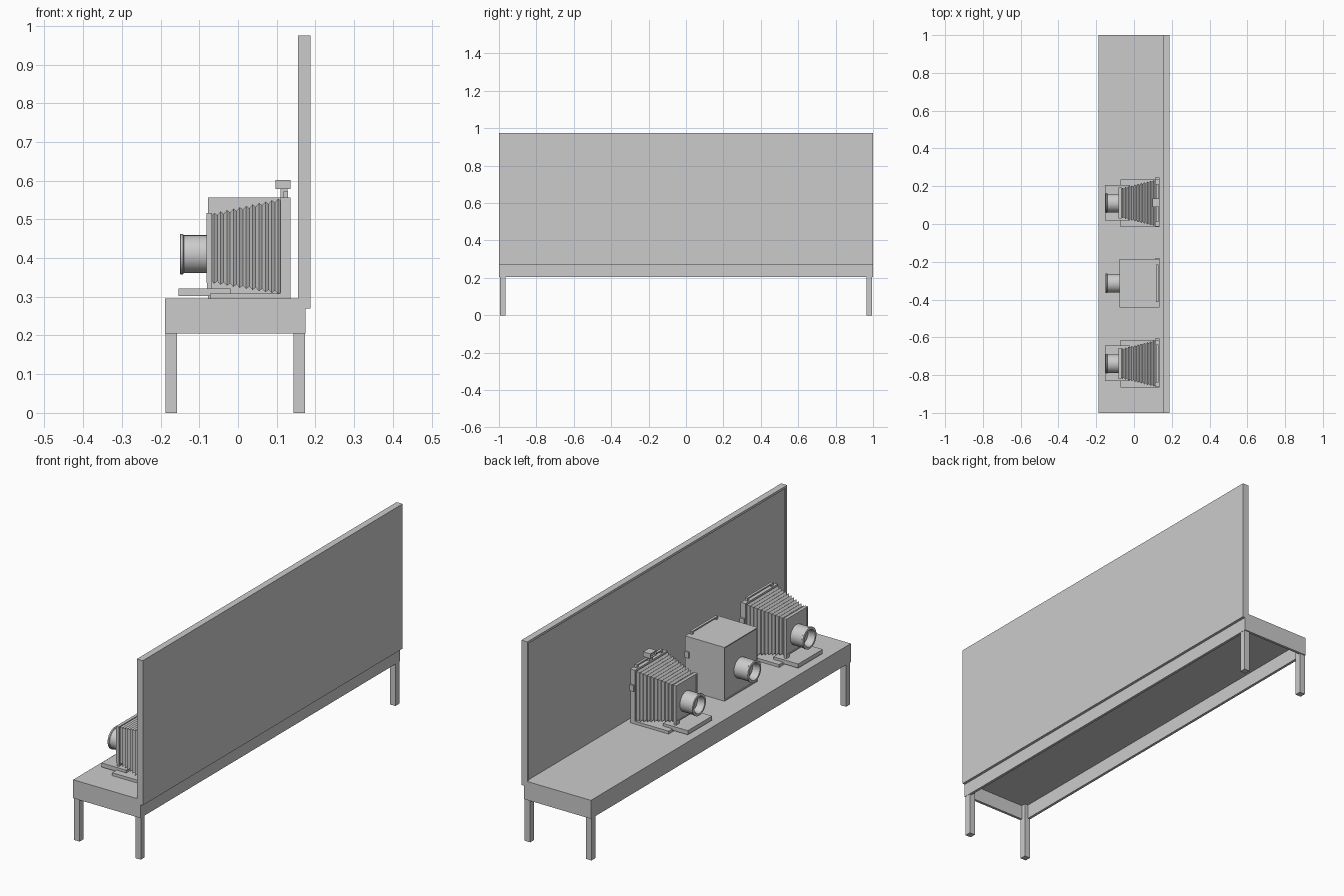
import bpy, bmesh, math
from mathutils import Vector

if "Cube" in bpy.data.objects:
    bpy.data.objects.remove(bpy.data.objects["Cube"])


def finish(name, bm, smooth=False):
    bmesh.ops.recalc_face_normals(bm, faces=bm.faces)
    me = bpy.data.meshes.new(name)
    bm.to_mesh(me)
    bm.free()
    ob = bpy.data.objects.new(name, me)
    bpy.context.collection.objects.link(ob)
    if smooth:
        bpy.ops.object.select_all(action='DESELECT')
        ob.select_set(True)
        bpy.context.view_layer.objects.active = ob
        bpy.ops.object.shade_smooth_by_angle(angle=math.radians(35))
    return ob


def box_bm(x, y, z):
    bm = bmesh.new()
    bmesh.ops.create_cube(bm, size=1)
    for v in bm.verts:
        v.co = Vector([a[0] + (c + 0.5) * (a[1] - a[0]) for a, c in zip((x, y, z), v.co)])
    bm.normal_update()
    return bm


def box(name, x, y, z):
    return finish(name, box_bm(x, y, z))


def recessed(name, x, y, z, axis, rim, depth):
    """Box whose face looking along axis is inset and pushed inward."""
    bm = box_bm(x, y, z)
    axis = Vector(axis)
    face = max(bm.faces, key=lambda f: f.normal.dot(axis))
    bmesh.ops.inset_region(bm, faces=[face], thickness=rim)
    new = bmesh.ops.extrude_face_region(bm, geom=[face])
    verts = [g for g in new['geom'] if isinstance(g, bmesh.types.BMVert)]
    bmesh.ops.translate(bm, verts=verts, vec=-axis * depth)
    if face.is_valid:
        bmesh.ops.delete(bm, geom=[face], context='FACES_ONLY')
    return finish(name, bm)


def lens(name, y, z):
    """Lathed barrel along x, open at the front with a glass set inside."""
    prof = [(-0.07, 0), (-0.07, 0.049), (-0.14, 0.049), (-0.142, 0.052), (-0.149, 0.052),
            (-0.150, 0.050), (-0.150, 0.041), (-0.135, 0.036), (-0.115, 0.035),
            (-0.118, 0.025), (-0.121, 0)]
    bm = bmesh.new()
    vs = [bm.verts.new((x, y + r, z)) for x, r in prof]
    es = [bm.edges.new(p) for p in zip(vs, vs[1:])]
    bmesh.ops.spin(bm, geom=vs + es, cent=(0, y, z), axis=(1, 0, 0),
                   angle=2 * math.pi, steps=40)
    bmesh.ops.remove_doubles(bm, verts=bm.verts, dist=1e-5)
    finish(name, bm, True)


def bellows(name, y, folds=11):
    """Tapered pleated skin lofted through rectangular rings."""
    bm = bmesh.new()
    rings = []
    n = folds * 2
    for i in range(n + 1):
        t = i / n
        x = -0.070 + 0.182 * t
        cut = 0.0 if i % 2 else 0.008
        hy = 0.079 + 0.045 * t - cut
        top = 0.515 + 0.040 * t - cut
        bot = 0.335 - 0.030 * t + cut
        rings.append([bm.verts.new((x, y + a * hy, b))
                      for a, b in ((-1, bot), (1, bot), (1, top), (-1, top))])
    for a, b in zip(rings, rings[1:]):
        for j in range(4):
            k = (j + 1) % 4
            bm.faces.new((a[j], a[k], b[k], b[j]))
    bm.faces.new(rings[0])
    bm.faces.new(rings[-1])
    finish(name, bm)


def fittings(name, y):
    # carrying handle on top, latch on the side, ground glass at the back
    for s in (-1, 1):
        box(name + "_handle_post", (0.117, 0.129), sorted((y + s * 0.088, y + s * 0.1)), (0.555, 0.568))
    box(name + "_handle_bar", (0.117, 0.129), (y - 0.1, y + 0.1), (0.566, 0.572))
    box(name + "_side_latch", (0.112, 0.134), (y + 0.125, y + 0.134), (0.455, 0.485))


def bellows_camera(name, y):
    # bed and sliding rail
    box(name + "_bed", (-0.072, 0.135), (y - 0.127, y + 0.125), (0.295, 0.309))
    box(name + "_rail", (-0.154, -0.02), (y - 0.093, y + 0.095), (0.302, 0.322))
    # front standard with feet
    recessed(name + "_front_standard", (-0.082, -0.067), (y - 0.082, y + 0.082),
             (0.336, 0.516), (-1, 0, 0), 0.008, 0.003)
    for s in (-1, 1):
        box(name + "_standard_foot", (-0.080, -0.068),
            sorted((y + s * 0.055, y + s * 0.08)), (0.320, 0.338))
    bellows(name + "_bellows", y)
    # rear frame
    recessed(name + "_rear_frame", (0.110, 0.135), (y - 0.125, y + 0.125),
             (0.297, 0.557), (1, 0, 0), 0.015, 0.006)
    lens(name + "_lens", y, 0.41)
    fittings(name, y)


# bench: hollow underneath, four legs in the corners
recessed("bench_seat", (-0.188, 0.174), (-1, 1), (0.205, 0.295), (0, 0, -1), 0.018, 0.07)
for x in (-0.172, 0.158):
    for y in (-0.98, 0.98):
        box("bench_leg", (x - 0.015, x + 0.015), (y - 0.015, y + 0.015), (0, 0.28))

# tall back board with a raised rim on the inner face
recessed("back_board", (0.155, 0.187), (-1, 1), (0.27, 0.975), (-1, 0, 0), 0.016, 0.006)

# two bellows cameras, one with a viewfinder
bellows_camera("left_camera", 0.111)
bellows_camera("right_camera", -0.739)
box("viewfinder_stem", (0.110, 0.128), (0.100, 0.122), (0.555, 0.580))
recessed("viewfinder", (0.097, 0.136), (0.089, 0.135), (0.578, 0.602), (-1, 0, 0), 0.005, 0.008)

# middle box camera
cy = -0.314
recessed("box_camera_body", (-0.077, 0.135), (cy - 0.128, cy + 0.128), (0.295, 0.557),
         (-1, 0, 0), 0.007, 0.004)
lens("box_camera_lens", cy, 0.41)
fittings("box_camera", cy)
